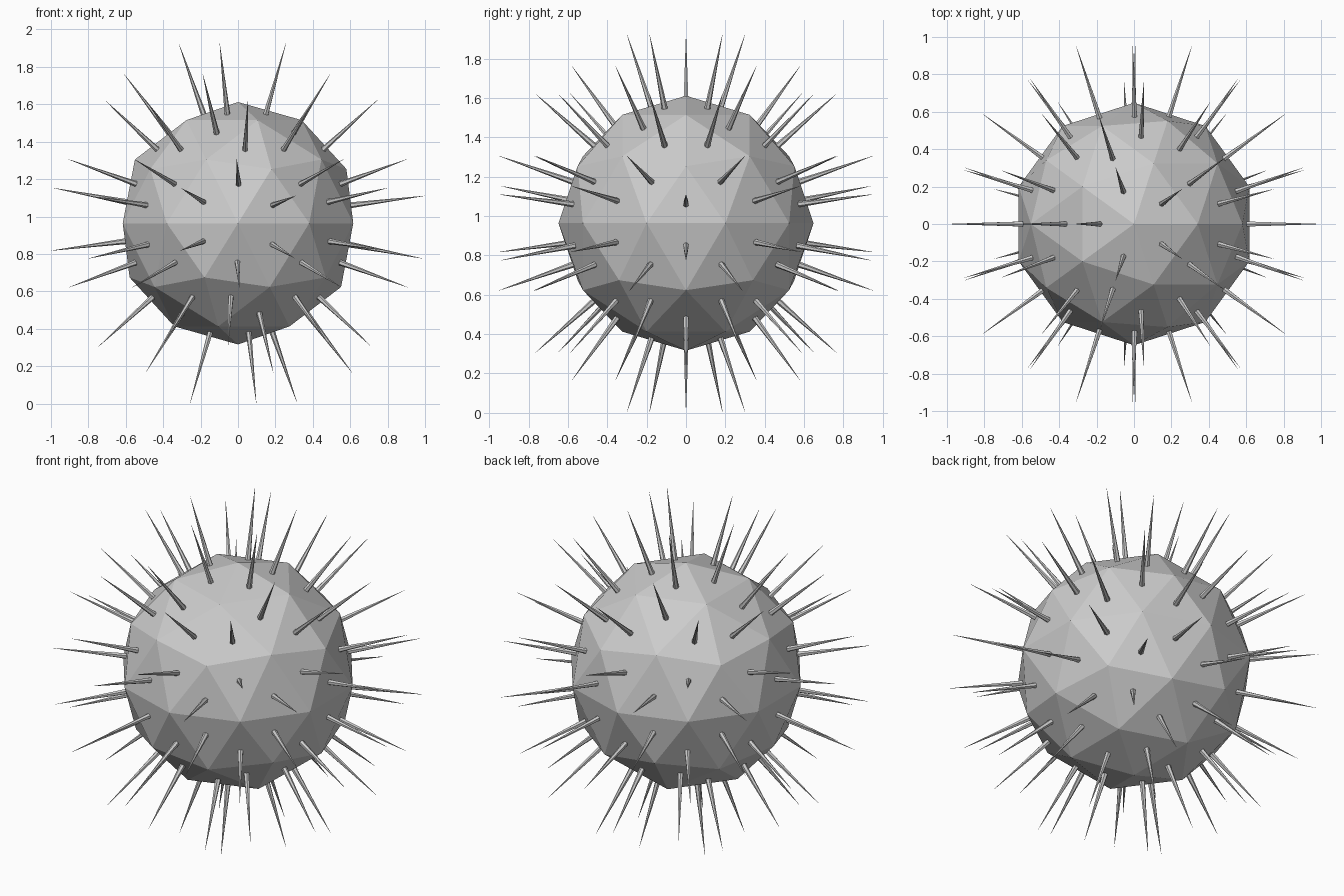
import bpy, bmesh
from mathutils import Vector, Matrix

if "Cube" in bpy.data.objects:
    bpy.data.objects.remove(bpy.data.objects["Cube"])

BODY_R = 0.648
CENTRE = Vector((0, 0, 0.964))
SPIKE_LEN = 0.40
SPIKE_R = 0.016
SINK = 0.01


def add_object(name, bm):
    mesh = bpy.data.meshes.new(name)
    bm.to_mesh(mesh)
    bm.free()
    obj = bpy.data.objects.new(name, mesh)
    obj.location = CENTRE
    bpy.context.collection.objects.link(obj)
    return obj


# Faceted round body
body = bmesh.new()
bmesh.ops.create_icosphere(body, subdivisions=2, radius=BODY_R)
body.normal_update()
seats = [(f.calc_center_median(), f.normal.copy()) for f in body.faces]

# One thin spike standing on every facet
spikes = bmesh.new()
for centre, normal in seats:
    depth = SPIKE_LEN + SINK
    middle = centre + normal * (depth / 2 - SINK)
    turn = normal.to_track_quat('Z', 'Y').to_matrix().to_4x4()
    bmesh.ops.create_cone(spikes, cap_ends=True, segments=6,
                          radius1=SPIKE_R, radius2=0.0005, depth=depth,
                          matrix=Matrix.Translation(middle) @ turn)

add_object("body", body)
add_object("spikes", spikes)
